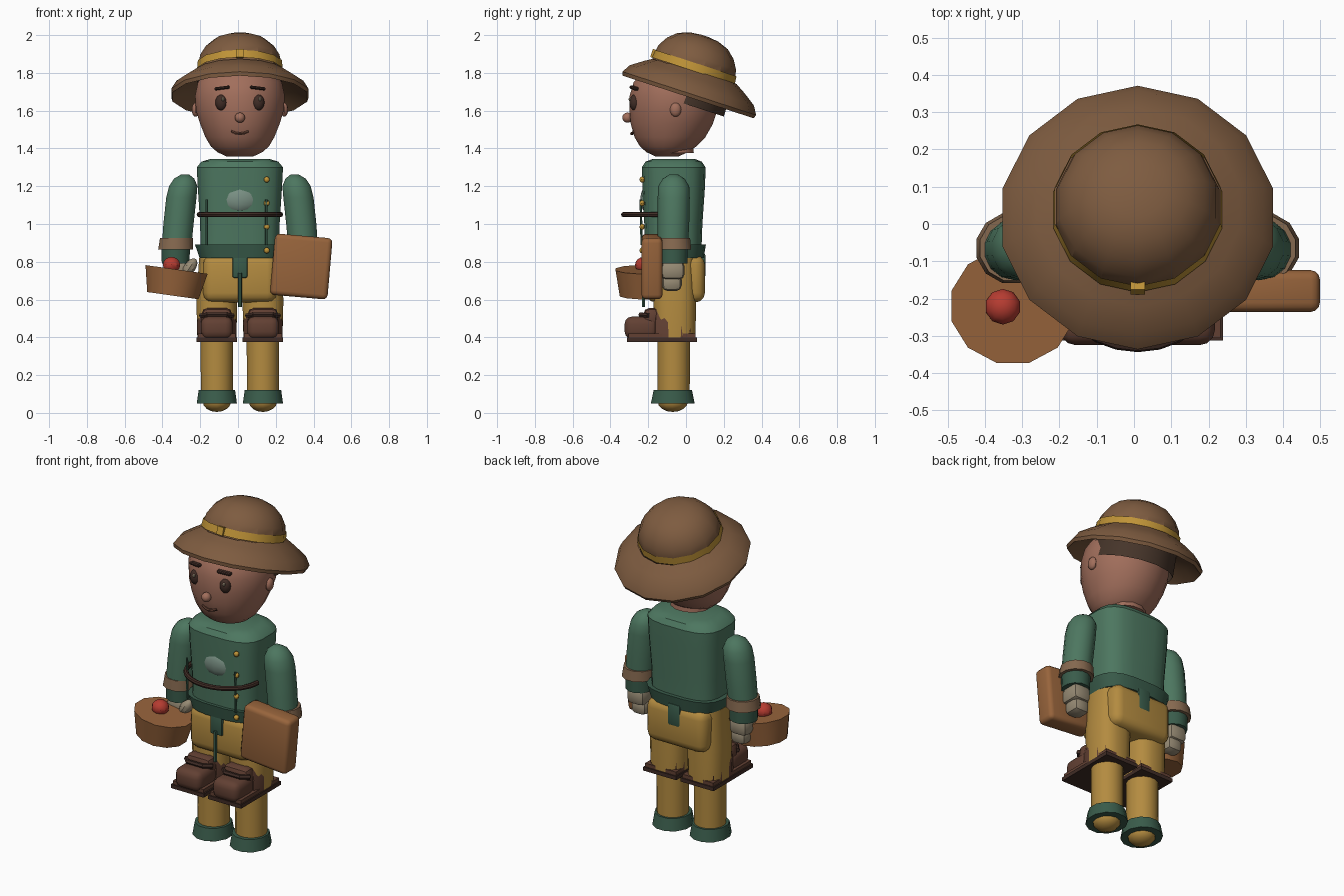
import bpy, bmesh, math
from mathutils import Matrix, Vector

if "Cube" in bpy.data.objects:
    bpy.data.objects.remove(bpy.data.objects["Cube"])

CX = 0.01  # symmetry plane of the figure


def mat(name, rgb):
    m = bpy.data.materials.new(name)
    m.diffuse_color = [(c / 255) ** 2.2 for c in rgb] + [1]
    m.use_nodes = True
    m.node_tree.nodes["Principled BSDF"].inputs["Base Color"].default_value = m.diffuse_color
    return m


SKIN = mat("skin", (160, 110, 92))
GREEN = mat("green", (78, 118, 96))
DARKGREEN = mat("dark_green", (60, 92, 76))
YELLOW = mat("yellow", (178, 138, 66))
HAT = mat("hat", (125, 92, 66))
LINING = mat("lining", (72, 56, 46))
GOLD = mat("gold", (190, 146, 58))
BROWN = mat("brown", (98, 66, 54))
DARK = mat("dark", (66, 48, 42))
TAN = mat("tan", (132, 104, 80))
GLOVE = mat("glove", (150, 138, 116))
WOOD = mat("wood", (150, 100, 62))
RED = mat("red", (180, 62, 52))
PATCH = mat("patch", (120, 142, 130))


def finish(name, bm, material, M=None, angle=35):
    if M:
        bm.transform(M)
    bmesh.ops.recalc_face_normals(bm, faces=bm.faces)
    me = bpy.data.meshes.new(name)
    bm.to_mesh(me)
    bm.free()
    me.materials.append(material)
    if angle:
        me.shade_smooth()
        me.set_sharp_from_angle(angle=math.radians(angle))
    ob = bpy.data.objects.new(name, me)
    bpy.context.collection.objects.link(ob)
    return ob


def loft(name, rings, n, material, p=2, M=None, caps=True, angle=35):
    """Stack of super-elliptic rings (z, cx, cy, rx, ry)."""
    bm = bmesh.new()
    loops = []
    for z, cx, cy, rx, ry in rings:
        loop = []
        for i in range(n):
            a = 2 * math.pi * (i + 0.5) / n
            c, s = math.cos(a), math.sin(a)
            loop.append(bm.verts.new((cx + rx * math.copysign(abs(c) ** (2 / p), c),
                                      cy + ry * math.copysign(abs(s) ** (2 / p), s), z)))
        loops.append(loop)
    for a, b in zip(loops, loops[1:]):
        for i in range(n):
            j = (i + 1) % n
            bm.faces.new((a[i], a[j], b[j], b[i]))
    if caps:
        bm.faces.new(loops[0])
        bm.faces.new(loops[-1])
    return finish(name, bm, material, M, angle)


def box(name, loc, size, material, bevel=0.0, rot=(0, 0, 0), seg=2):
    bm = bmesh.new()
    bmesh.ops.create_cube(bm, size=1, matrix=Matrix.Diagonal((*size, 1)))
    if bevel:
        bmesh.ops.bevel(bm, geom=bm.edges[:], offset=bevel, segments=seg, profile=0.5, affect='EDGES')
    R = Matrix.Rotation(rot[2], 4, 'Z') @ Matrix.Rotation(rot[1], 4, 'Y') @ Matrix.Rotation(rot[0], 4, 'X')
    return finish(name, bm, material, Matrix.Translation(loc) @ R)


def ball(name, loc, r, material, u=12, v=8, rot_y=0):
    bm = bmesh.new()
    bmesh.ops.create_uvsphere(bm, u_segments=u, v_segments=v, radius=1)
    return finish(name, bm, material, Matrix.Translation(loc) @ Matrix.Rotation(rot_y, 4, 'Y')
                  @ Matrix.Diagonal((*r, 1)))


def tube(name, pts, r, material, n=6):
    """Round bar along a path."""
    bm = bmesh.new()
    pts = [Vector(q) for q in pts]
    loops = []
    for i, q in enumerate(pts):
        d = pts[min(i + 1, len(pts) - 1)] - pts[max(i - 1, 0)]
        Q = d.to_track_quat('Z', 'Y')
        loops.append([bm.verts.new(q + Q @ Vector((r * math.cos(k * math.tau / n), r * math.sin(k * math.tau / n), 0)))
                      for k in range(n)])
    for a, b in zip(loops, loops[1:]):
        for k in range(n):
            bm.faces.new((a[k], a[(k + 1) % n], b[(k + 1) % n], b[k]))
    bm.faces.new(loops[0])
    bm.faces.new(loops[-1])
    return finish(name, bm, material)


# Hat, built in its own tilted frame
H = Matrix.Translation((CX, 0.045, 1.835)) @ Matrix.Rotation(math.radians(-18), 4, 'X')
crown = [(-0.06, .22), (0, .225), (.05, .215), (.1, .185), (.14, .14), (.163, .08), (.17, .02)]
loft("hat_crown", [(z, 0, 0, r, r) for z, r in crown], 14, HAT, M=H, angle=25)
brim = [(-.02, .222), (-.055, .28), (-.10, .345), (-.145, .372), (-.165, .365), (-.12, .30), (-.09, .22)]
loft("hat_brim", [(z, 0, .018, r, r) for z, r in brim], 14, HAT, M=H, caps=False, angle=25)
loft("hat_lining", [(-.03, 0, 0, .225, .225), (-.205, 0, -.005, .235, .235)], 14, LINING, M=H, caps=False)
loft("hat_band", [(-.025, 0, 0, .232, .232), (.018, 0, 0, .228, .228)], 14, GOLD, M=H, caps=False)
box("hat_buckle", H @ Vector((0, -.228, -.003)), (.04, .02, .045), GOLD, rot=(math.radians(-18), 0, 0))

# Head and neck
head = [(1.357, -.1, .07, .06), (1.38, -.1, .12, .11), (1.41, -.095, .155, .15), (1.46, -.085, .185, .19),
        (1.53, -.075, .213, .22), (1.60, -.067, .235, .235), (1.68, -.065, .24, .236), (1.75, -.06, .225, .22),
        (1.82, -.04, .18, .18), (1.87, -.02, .09, .09)]
loft("head", [(z, CX, cy, rx, ry) for z, cy, rx, ry in head], 20, SKIN)
loft("neck", [(1.375, CX, -.06, .115, .105), (1.42, CX, -.06, .11, .10)], 12, SKIN)

# Face
ball("nose", (CX, -.31, 1.563), (.027, .027, .027), SKIN)
tube("mouth", [(CX + x, -.288 + abs(x) * .25, 1.478 + 6 * x * x) for x in (-.045, -.025, 0, .025, .045)], .008, BROWN)
for s, side in ((-1, "left"), (1, "right")):
    ball(side + "_eye", (CX + s * .098, -.272, 1.643), (.032, .028, .043), DARK)
    ball(side + "_eye_glint", (CX + s * .098 + .008, -.296, 1.66), (.008, .008, .01), GLOVE, 8, 6)
    box(side + "_brow", (CX + s * .094, -.275, 1.72), (.08, .03, .016), DARK, .005, (0, s * .12, s * .3), 1)
    ball(side + "_ear", (CX + s * .235, -.055, 1.605), (.02, .03, .037), SKIN)

# Jacket with hem, buttons and trims
torso = [(.86, -.067, .21, .15), (1.0, -.067, .212, .155), (1.2, -.065, .225, .167), (1.30, -.065, .23, .17),
         (1.33, -.065, .205, .15), (1.345, -.065, .155, .11)]
loft("jacket", [(z, CX, cy, rx, ry) for z, cy, rx, ry in torso], 20, GREEN, p=3.2)
loft("jacket_hem", [(.82, CX, -.065, .215, .16), (.892, CX, -.065, .24, .172)], 20, DARKGREEN, p=3)
box("jacket_tail", (CX, -.06, .78), (.08, .325, .13), DARKGREEN, .01)
tube("drawstring", [(CX, -.225, .56), (CX, -.225, .74)], .01, DARKGREEN)
ball("chest_patch", (CX, -.2, 1.13), (.1, .042, .075), PATCH, 10, 8)
for z in (.86, .985, 1.11, 1.235):
    ball("button", (.152, -.232, z), (.016, .014, .016), GOLD, 10, 6)
for x in (-.165, .15):
    tube("chest_cord", [(x, -.235, .89), (x, -.24, 1.13)], .007, DARKGREEN)
arc = [math.pi * k / 12 for k in range(13)]
tube("carry_strap", [(CX - .215 * math.cos(a), -.14 - .19 * math.sin(a), 1.05) for a in arc], .014, DARK, 8)

# Trousers seat
box("trouser_seat", (CX, -.055, .71), (.39, .31, .25), YELLOW, .05, seg=3)

for s, side in ((-1, "left"), (1, "right")):
    # Legs
    lx = CX + s * .122
    loft(side + "_thigh", [(.40, lx, -.06, .105, .112), (.6, lx, -.06, .11, .115), (.82, lx, -.06, .095, .11)],
         16, YELLOW, p=2.6)
    loft(side + "_shin", [(.06, lx, -.065, .086, .086), (.42, lx, -.065, .088, .088)], 16, YELLOW)
    loft(side + "_ankle_cuff", [(.05, lx, -.07, .11, .12), (.12, lx, -.07, .1, .105)], 12, DARKGREEN)
    ball(side + "_foot_end", (lx, -.07, .06), (.075, .08, .055), YELLOW)
    # Boots
    loft(side + "_boot_shaft", [(.40, lx, -.07, .106, .12), (.48, lx, -.07, .107, .116), (.55, lx, -.07, .09, .113)],
         12, BROWN, p=2.8)
    box(side + "_boot_toe", (lx, -.235, .45), (.17, .18, .12), BROWN, .04, seg=3)
    box(side + "_boot_tongue", (lx, -.18, .505), (.16, .09, .10), BROWN, .03)
    tube(side + "_boot_strap", [(lx - .085, -.2, .515), (lx - .05, -.24, .52), (lx + .05, -.24, .52),
                                (lx + .085, -.2, .515)], .013, DARK)
    box(side + "_boot_sole", (lx, -.128, .387), (.215, .37, .022), DARK)
    box(side + "_boot_welt", (lx, -.128, .408), (.2, .355, .022), BROWN)
    # Arms, bent slightly outward
    ax = lambda d: CX + s * d
    loft(side + "_sleeve", [(.88, ax(.335), -.07, .08, .08), (1.0, ax(.325), -.067, .082, .084),
                            (1.14, ax(.31), -.065, .082, .085), (1.2, ax(.30), -.065, .077, .082),
                            (1.24, ax(.295), -.065, .055, .058), (1.262, ax(.29), -.065, .022, .022)], 14, GREEN)
    loft(side + "_sleeve_band", [(.865, ax(.34), -.065, .096, .096), (.925, ax(.336), -.065, .09, .09)], 12, TAN)
    loft(side + "_wrist", [(.79, ax(.34), -.068, .076, .078), (.87, ax(.34), -.068, .078, .08)], 12, DARKGREEN)
    # Gloves
    box(side + "_palm", (ax(.335), -.07, .755), (.115, .125, .10), GLOVE, .03)
    box(side + "_fingers", (ax(.325), -.075, .69), (.10, .105, .09), GLOVE, .03)
    ball(side + "_thumb", (ax(.265), -.12, .77), (.032, .035, .055), GLOVE, 10, 8, rot_y=-s * .6)

# Basket with apple
B = Matrix.Translation((-.335, -.22, .69)) @ Matrix.Rotation(math.radians(8), 4, 'Y')
loft("basket", [(-.07, 0, 0, .142, .135), (.07, 0, 0, .172, .158)], 12, WOOD, M=B)
ball("apple", (-.352, -.222, .783), (.048, .048, .043), RED, 10, 8)

# Case held at the other hand
box("case", (.335, -.18, .775), (.305, .112, .325), WOOD, .025, (0, math.radians(5), 0), 3)
